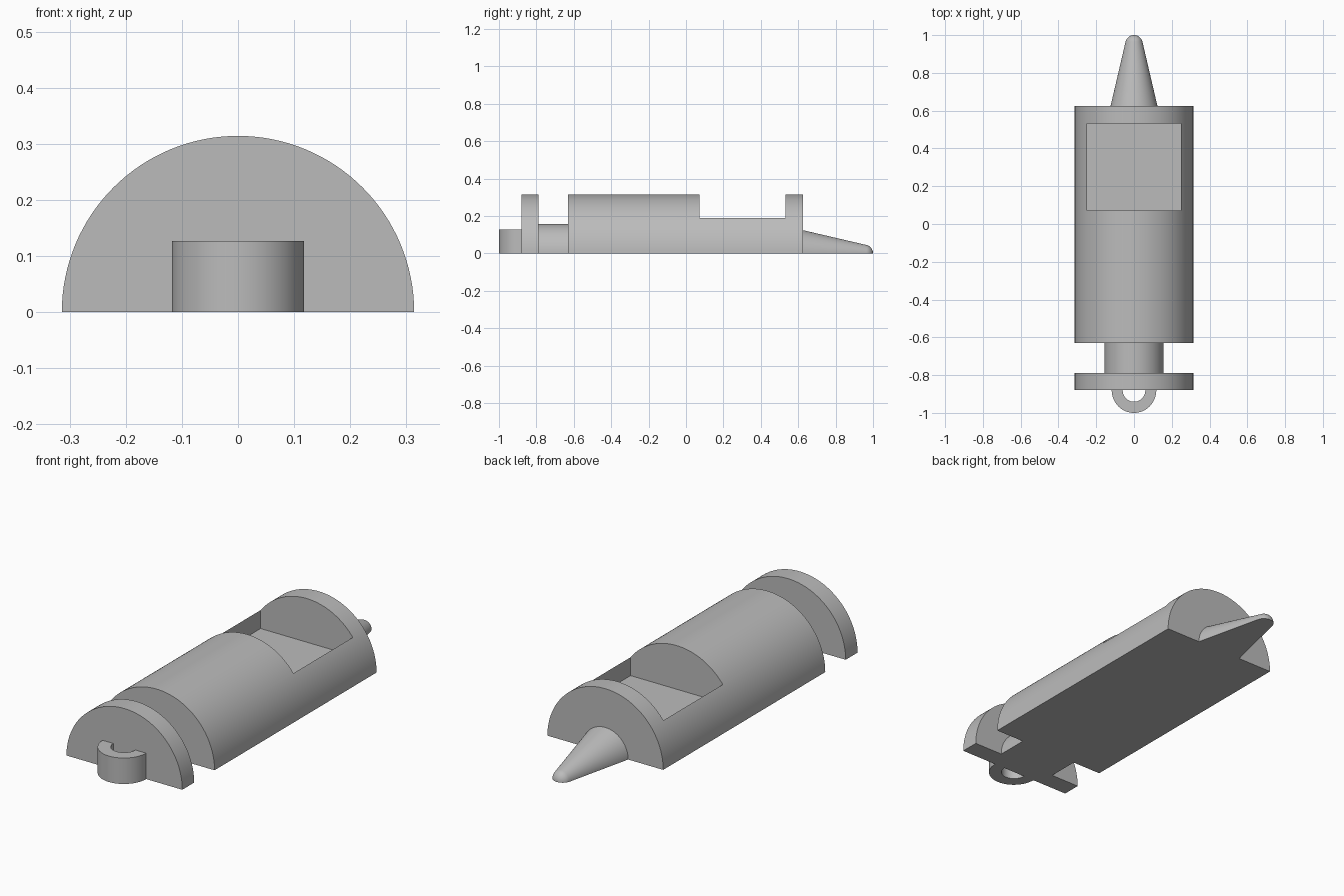
import bpy, bmesh
from math import sin, cos, pi, radians

cube = bpy.data.objects.get("Cube")
if cube:
    bpy.data.objects.remove(cube, do_unlink=True)

SEGMENTS = 64
R = 0.314

grey = bpy.data.materials.new("plain grey")
grey.use_nodes = True
COLOUR = (0.5, 0.5, 0.5, 1)
grey.diffuse_color = COLOUR
grey.node_tree.nodes["Principled BSDF"].inputs["Base Color"].default_value = COLOUR


def finish(name, bm):
    """Turn a bmesh into a shaded, coloured object."""
    bmesh.ops.recalc_face_normals(bm, faces=bm.faces)
    mesh = bpy.data.meshes.new(name)
    bm.to_mesh(mesh)
    bm.free()
    mesh.materials.append(grey)
    obj = bpy.data.objects.new(name, mesh)
    bpy.context.collection.objects.link(obj)
    return obj


def shade(obj):
    bpy.ops.object.select_all(action="DESELECT")
    obj.select_set(True)
    bpy.context.view_layer.objects.active = obj
    bpy.ops.object.shade_smooth_by_angle(angle=radians(30))


def half_lathe(name, profile):
    """Sweep (radius, y) points over the upper half turn, flat underneath."""
    bm = bmesh.new()
    angles = [pi * i / SEGMENTS for i in range(SEGMENTS + 1)]
    rings = [[bm.verts.new((r * cos(a), y, r * sin(a))) for a in angles]
             for r, y in profile]
    for a, b in zip(rings, rings[1:]):
        for i in range(SEGMENTS):
            bm.faces.new((a[i], a[i + 1], b[i + 1], b[i]))
    bm.faces.new(rings[0])
    bm.faces.new(rings[-1])
    bm.faces.new([ring[0] for ring in rings] + [ring[-1] for ring in reversed(rings)])
    return finish(name, bm)


# Turned parts along the length
flange = half_lathe("end_flange", [(R, -0.88), (R, -0.788)])
neck = half_lathe("neck", [(R / 2, -0.788), (R / 2, -0.63)])
body = half_lathe("body", [(R, -0.63), (R, 0.625)])

# Tapered nose with a rounded tip
tip_r = 0.046
tip = [(tip_r * cos(radians(t)), 1 - tip_r + tip_r * sin(radians(t)))
       for t in range(14, 90, 5)]
nose = half_lathe("nose", [(0.124, 0.625)] + tip + [(0.001, 1)])

# Rectangular pocket sunk into the body
bpy.ops.mesh.primitive_cube_add(size=1, location=(0, 0.302, 0.3))
cutter = bpy.context.object
cutter.name = "pocket_cutter"
cutter.scale = (0.5, 0.46, 0.4)
cutter.hide_render = True
cut = body.modifiers.new("pocket", "BOOLEAN")
cut.operation = "DIFFERENCE"
cut.solver = "EXACT"
cut.object = cutter
bpy.context.view_layer.objects.active = body
bpy.ops.object.modifier_apply(modifier=cut.name)
bpy.data.objects.remove(cutter, do_unlink=True)

# Half-round loop on the flange
bm = bmesh.new()
outline = []
for radius, turn in ((0.118, 1), (0.06, -1)):
    arc = [pi + pi * i / SEGMENTS for i in range(SEGMENTS + 1)][::turn]
    outline += [bm.verts.new((radius * cos(a), -0.88 + radius * 1.017 * sin(a), 0)) for a in arc]
base = bm.faces.new(outline)
top = bmesh.ops.extrude_face_region(bm, geom=[base], use_keep_orig=True)["geom"]
bmesh.ops.translate(bm, vec=(0, 0, 0.127),
                    verts=[g for g in top if isinstance(g, bmesh.types.BMVert)])
loop = finish("end_loop", bm)

for part in (flange, neck, body, nose, loop):
    shade(part)
